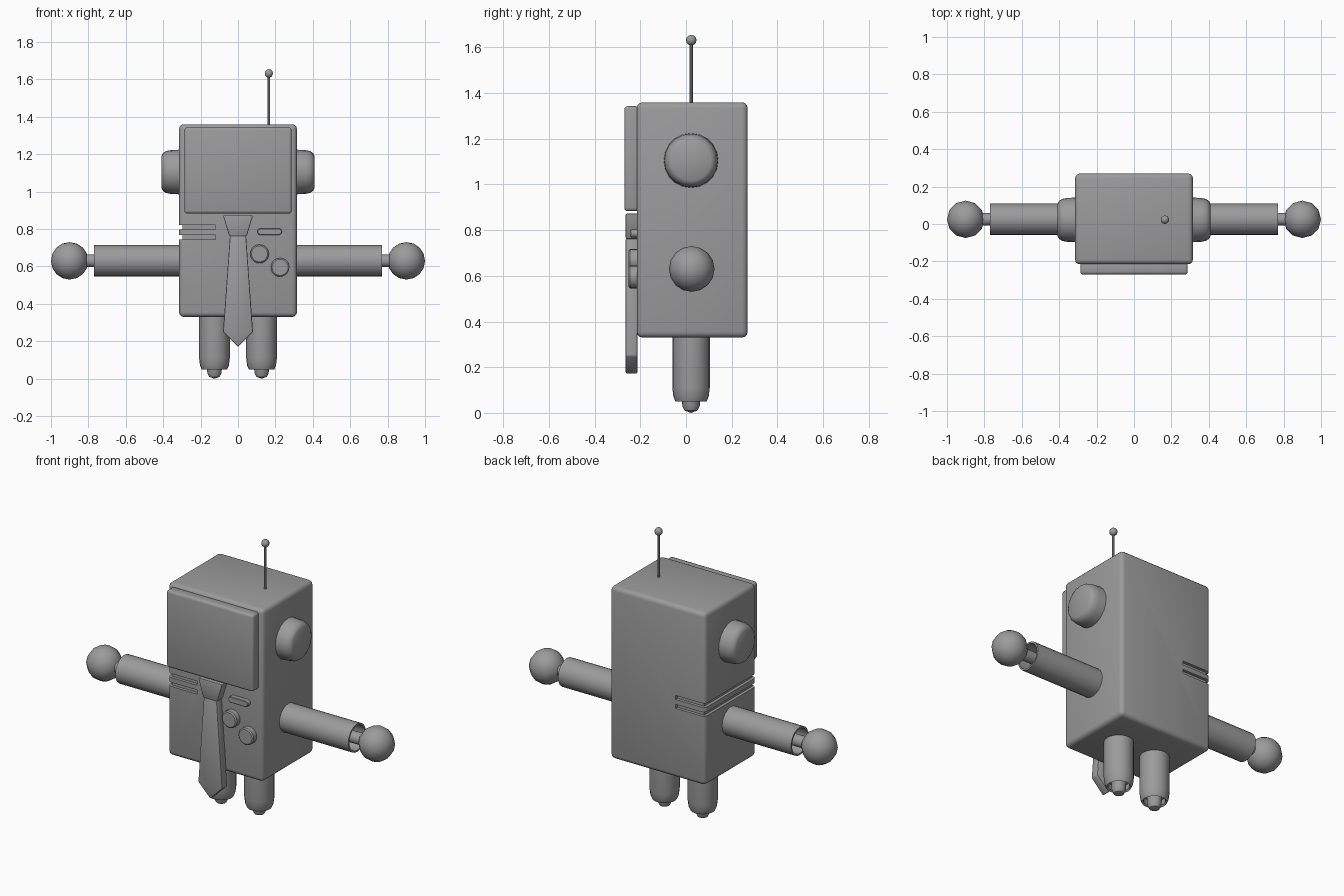
import bpy, bmesh, math
from mathutils import Vector

if "Cube" in bpy.data.objects:
    bpy.data.objects.remove(bpy.data.objects["Cube"])

grey = bpy.data.materials.new("matte_grey")
grey.diffuse_color = (0.33, 0.33, 0.33, 1)
grey.use_nodes = True
grey.node_tree.nodes["Principled BSDF"].inputs["Base Color"].default_value = grey.diffuse_color


def finish(name, bm, angle=35):
    """Turn a bmesh into a shaded, coloured object."""
    bmesh.ops.recalc_face_normals(bm, faces=bm.faces)
    mesh = bpy.data.meshes.new(name)
    bm.to_mesh(mesh)
    bm.free()
    ob = bpy.data.objects.new(name, mesh)
    bpy.context.collection.objects.link(ob)
    mesh.materials.append(grey)
    shade(ob, angle)
    return ob


def shade(ob, angle=35):
    bpy.ops.object.select_all(action='DESELECT')
    ob.select_set(True)
    bpy.context.view_layer.objects.active = ob
    bpy.ops.object.shade_smooth_by_angle(angle=math.radians(angle))


def prism(name, pts, to3d, a, b, bevel=0.0, segments=2):
    """Extrude a 2D outline between depths a and b, with rounded edges."""
    bm = bmesh.new()
    lo = [bm.verts.new(to3d(u, v, a)) for u, v in pts]
    hi = [bm.verts.new(to3d(u, v, b)) for u, v in pts]
    bm.faces.new(lo)
    bm.faces.new(hi)
    n = len(pts)
    for i in range(n):
        j = (i + 1) % n
        bm.faces.new((lo[i], lo[j], hi[j], hi[i]))
    bmesh.ops.recalc_face_normals(bm, faces=bm.faces)
    if bevel:
        bmesh.ops.bevel(bm, geom=bm.edges[:], offset=bevel, segments=segments,
                        profile=0.5, affect='EDGES')
    return finish(name, bm)


def front(u, v, d):      # outline in x/z, depth along y
    return (u, d, v)


def flat(u, v, d):       # outline in x/y, depth along z
    return (u, v, d)


def rect(x0, x1, y0, y1):
    return [(x0, y0), (x1, y0), (x1, y1), (x0, y1)]


def lathe(name, profile, origin, axis, sides=20):
    """Revolve (radius, distance) points around an axis."""
    bm = bmesh.new()
    rot = Vector(axis).to_track_quat('Z', 'Y')
    rings = []
    for r, d in profile:
        count = sides if r > 0 else 1
        rings.append([bm.verts.new(Vector(origin) + rot @ Vector(
            (r * math.cos(math.tau * i / sides), r * math.sin(math.tau * i / sides), d)))
            for i in range(count)])
    for p, q in zip(rings, rings[1:]):
        for i in range(sides):
            j = (i + 1) % sides
            corners = [p[i % len(p)], p[j % len(p)], q[j % len(q)], q[i % len(q)]]
            bm.faces.new(list(dict.fromkeys(corners)))
    return finish(name, bm)


def ball(name, centre, radius, u=12, v=8):
    bm = bmesh.new()
    bmesh.ops.create_uvsphere(bm, u_segments=u, v_segments=v, radius=radius)
    bmesh.ops.translate(bm, verts=bm.verts, vec=centre)
    return finish(name, bm, 50)


# Body with two vent grooves wrapping round its left side
body = prism("body", rect(-0.315, 0.315, -0.215, 0.27), flat, 0.33, 1.36, 0.025, 3)
vent = [(-0.12, -0.3), (-0.12, -0.197), (-0.297, -0.197), (-0.297, 0.252),
        (-0.12, 0.252), (-0.12, 0.35), (-0.4, 0.35), (-0.4, -0.3)]
for z in (0.81, 0.757):
    cutter = prism("vent_cutter", vent, flat, z - 0.012, z + 0.012)
    mod = body.modifiers.new("vent", 'BOOLEAN')
    mod.operation, mod.solver, mod.object = 'DIFFERENCE', 'EXACT', cutter
    bpy.context.view_layer.objects.active = body
    bpy.ops.object.modifier_apply(modifier=mod.name)
    bpy.data.objects.remove(cutter)
shade(body)

# Face screen
prism("screen", rect(-0.287, 0.287, 0.883, 1.343), front, -0.27, -0.205, 0.015, 3)

# Necktie: knot and blade
prism("tie_knot", [(-0.08, 0.873), (0.08, 0.873), (0.047, 0.762), (-0.047, 0.762)],
      front, -0.264, -0.21, 0.006)
prism("tie_blade", [(-0.043, 0.765), (0.043, 0.765), (0.08, 0.25), (0, 0.17), (-0.08, 0.25)],
      front, -0.264, -0.213, 0.006)

# Chest buttons and slot
for i, (x, z) in enumerate(((0.115, 0.667), (0.225, 0.595))):
    lathe(f"button_{i + 1}", [(0.05, 0), (0.05, 0.04), (0.043, 0.046), (0, 0.046)],
          (x, -0.205, z), (0, -1, 0))
slot = []
for cx, start in ((0.217, -90), (0.121, 90)):
    for k in range(7):
        a = math.radians(start + k * 30)
        slot.append((cx + 0.018 * math.cos(a), 0.786 + 0.018 * math.sin(a)))
prism("slot_button", slot, front, -0.243, -0.205, 0.003, 1)

for side, s in (("left", -1), ("right", 1)):
    # Ear knob
    lathe(f"{side}_ear", [(0.12, 0.30), (0.117, 0.36), (0.112, 0.385), (0.102, 0.4),
                          (0.088, 0.408), (0, 0.408)],
          (0, 0.022, 1.105), (s, 0, 0))
    # Sleeve with an open end, and the wrist inside it
    lathe(f"{side}_arm", [(0.084, 0.30), (0.084, 0.77), (0.074, 0.77), (0.074, 0.69),
                          (0.034, 0.69), (0.034, 0.83)],
          (0, 0.025, 0.63), (s, 0, 0))
    ball(f"{side}_hand", (s * 0.9, 0.025, 0.63), 0.1)
    # Trouser leg with a hollow hem, and the foot peg inside it
    lathe(f"{side}_leg", [(0.082, 0.36), (0.082, 0.11), (0.077, 0.07), (0.068, 0.05),
                          (0.06, 0.058), (0.06, 0.09), (0.042, 0.09), (0.038, 0.03),
                          (0.028, 0.01), (0, 0)],
          (s * 0.126, 0.022, 0), (0, 0, 1))

# Antenna
lathe("antenna_rod", [(0.007, 1.34), (0.007, 1.63)], (0.165, 0.023, 0), (0, 0, 1), 10)
ball("antenna_tip", (0.165, 0.023, 1.632), 0.023, 10, 6)
